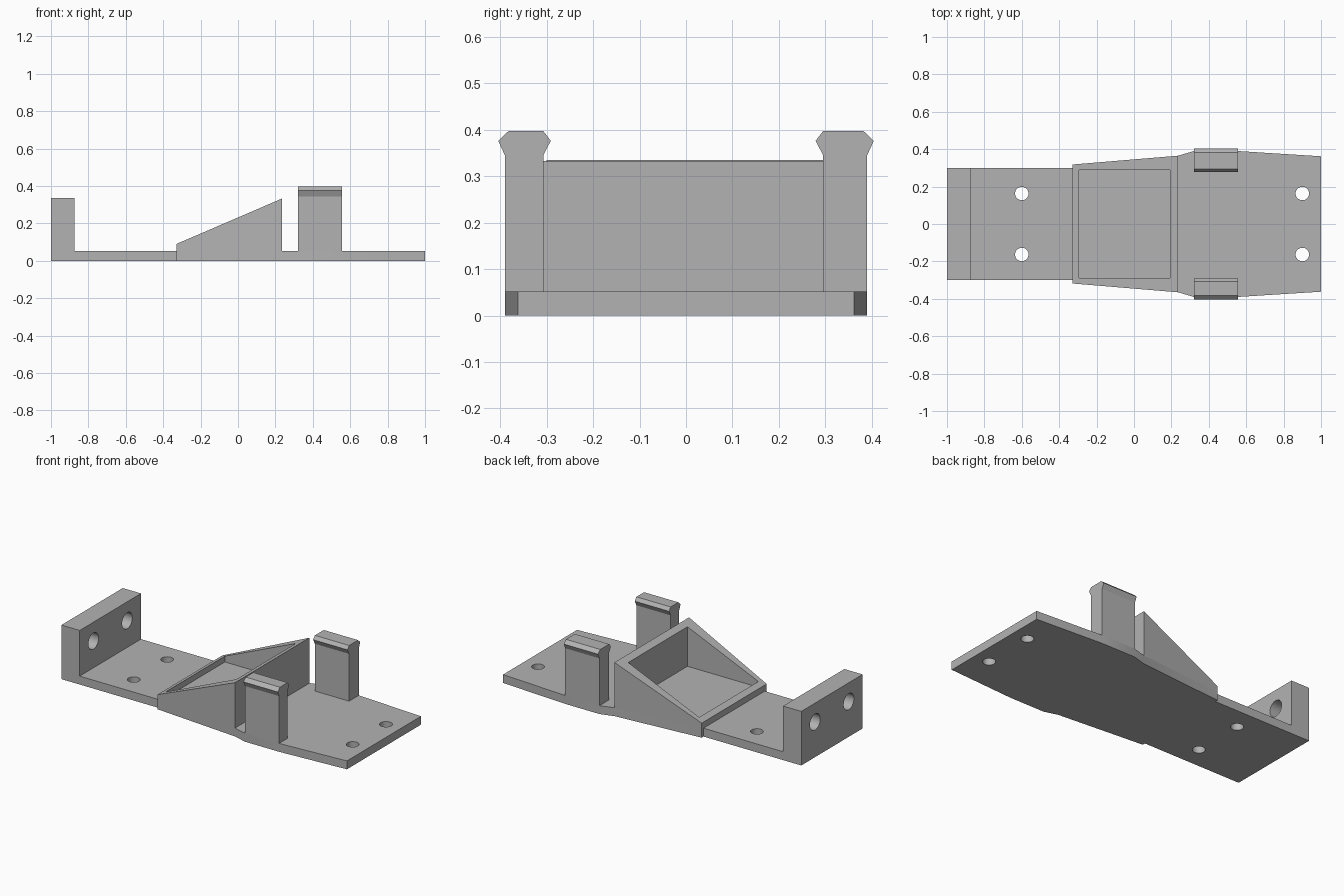
import bpy
import bmesh
from mathutils import Vector, Matrix

cube = bpy.data.objects.get("Cube")
if cube:
    bpy.data.objects.remove(cube, do_unlink=True)

grey = bpy.data.materials.new("mid grey")
grey.use_nodes = True
colour = (0.45, 0.45, 0.45, 1)
grey.diffuse_color = colour
grey.node_tree.nodes["Principled BSDF"].inputs["Base Color"].default_value = colour

PLATE_TOP = 0.052


def prism(name, base, offset):
    """Extrude a closed 3D outline along an offset."""
    bm = bmesh.new()
    face = bm.faces.new([bm.verts.new(p) for p in base])
    new = bmesh.ops.extrude_face_region(bm, geom=[face])["geom"]
    bmesh.ops.translate(bm, vec=Vector(offset),
                        verts=[v for v in new if isinstance(v, bmesh.types.BMVert)])
    bmesh.ops.recalc_face_normals(bm, faces=bm.faces)
    return finish(name, bm)


def finish(name, bm):
    mesh = bpy.data.meshes.new(name)
    bm.to_mesh(mesh)
    bm.free()
    mesh.materials.append(grey)
    obj = bpy.data.objects.new(name, mesh)
    bpy.context.collection.objects.link(obj)
    return obj


def drill(name, centre, radius, axis):
    """Make a cylindrical cutter along the given axis."""
    bm = bmesh.new()
    bmesh.ops.create_cone(bm, cap_ends=True, segments=32, radius1=radius,
                          radius2=radius, depth=0.4)
    turn = Matrix.Rotation(1.5707963, 4, "Y") if axis == "X" else Matrix()
    bmesh.ops.transform(bm, matrix=Matrix.Translation(centre) @ turn, verts=bm.verts)
    return finish(name, bm)


def cut(target, cutter):
    cutter.hide_render = True
    mod = target.modifiers.new("cut", "BOOLEAN")
    mod.operation = "DIFFERENCE"
    mod.solver = "EXACT"
    mod.object = cutter
    bpy.ops.object.select_all(action="DESELECT")
    bpy.context.view_layer.objects.active = target
    target.select_set(True)
    bpy.ops.object.modifier_apply(modifier=mod.name)
    bpy.data.objects.remove(cutter, do_unlink=True)


# Base plate with a stepped, tapering outline
half = [(-1, 0.3), (-0.33, 0.3), (-0.33, 0.318), (0.235, 0.365),
        (0.32, 0.39), (0.555, 0.39), (1, 0.362)]
outline = [(x, -y, 0) for x, y in half] + [(x, y, 0) for x, y in reversed(half)]
plate = prism("base_plate", outline, (0, 0, PLATE_TOP))
for x in (-0.6, 0.9):
    for side in (-1, 1):
        cut(plate, drill("plate_hole", (x, side * 0.163, 0), 0.036, "Z"))

# Upright end block with two through holes
block = prism("end_block", [(-1, -0.3, PLATE_TOP), (-0.875, -0.3, PLATE_TOP),
                            (-0.875, 0.3, PLATE_TOP), (-1, 0.3, PLATE_TOP)],
              (0, 0, 0.335 - PLATE_TOP))
for side in (-1, 1):
    cut(block, drill("block_hole", (-0.94, side * 0.165, 0.218), 0.05, "X"))

# Sloping pocket frame, its sides flush with the plate
bm = bmesh.new()
loops = []
for low, high in ((PLATE_TOP, PLATE_TOP), (0.09, 0.333)):
    loops.append([bm.verts.new(p) for p in (
        (-0.33, -0.318, low), (0.235, -0.365, high),
        (0.235, 0.365, high), (-0.33, 0.318, low))])
    bm.faces.new(loops[-1])
for i in range(4):
    j = (i + 1) % 4
    bm.faces.new((loops[0][i], loops[0][j], loops[1][j], loops[1][i]))
bmesh.ops.recalc_face_normals(bm, faces=bm.faces)
wedge = finish("sloping_pocket", bm)
pocket = prism("pocket_cutter", [(-0.293, -0.29, 0.07), (0.193, -0.29, 0.07),
                                 (0.193, 0.29, 0.07), (-0.293, 0.29, 0.07)], (0, 0, 0.5))
cut(wedge, pocket)

# Snap clips with chamfered heads; the left one is slightly thicker
for name, side, inner in (("right_clip", -1, 0.307), ("left_clip", 1, 0.295)):
    profile = [(0.39, PLATE_TOP), (0.39, 0.345), (0.404, 0.376), (0.382, 0.397),
               (inner, 0.397), (inner - 0.016, 0.376), (inner, 0.345), (inner, PLATE_TOP)]
    prism(name, [(0.32, side * y, z) for y, z in profile], (0.235, 0, 0))

# Smooth the hole walls and keep every other edge sharp
bpy.ops.object.select_all(action="DESELECT")
for obj in (plate, block):
    obj.select_set(True)
bpy.context.view_layer.objects.active = plate
bpy.ops.object.shade_smooth_by_angle(angle=0.4)
